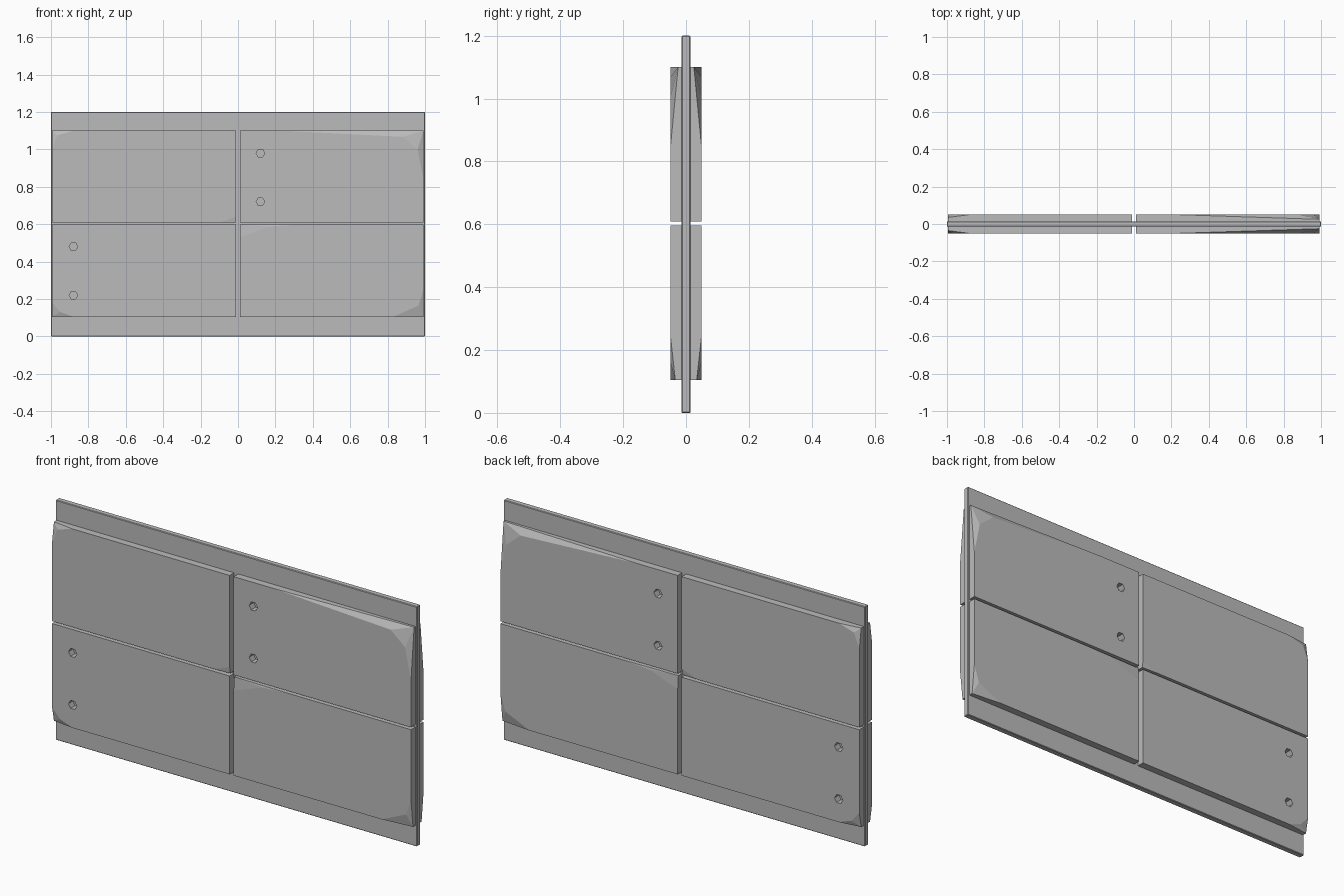
import bpy, bmesh
from math import radians
from mathutils import Vector, Matrix

cube = bpy.data.objects.get("Cube")
if cube:
    bpy.data.objects.remove(cube, do_unlink=True)

grey = bpy.data.materials.new("stone_grey")
grey.use_nodes = True
colour = (0.5, 0.5, 0.5, 1)
grey.diffuse_color = colour
grey.node_tree.nodes["Principled BSDF"].inputs["Base Color"].default_value = colour

FACE, CORE = -0.05, 0.0145   # panel front plane, half thickness of the board


def box(low, high):
    bm = bmesh.new()
    low, high = Vector(low), Vector(high)
    size = high - low
    bmesh.ops.create_cube(bm, size=1, matrix=Matrix.Translation((low + high) / 2)
                          @ Matrix.Diagonal((*size, 1)))
    return bm


def finish(bm, name):
    mesh = bpy.data.meshes.new(name)
    bm.to_mesh(mesh)
    bm.free()
    mesh.materials.append(grey)
    obj = bpy.data.objects.new(name, mesh)
    bpy.context.collection.objects.link(obj)
    return obj


def chip(bm, corner, depth, rim):
    """Cut a fan of facets from rim points on the face down to a worn corner."""
    tip = Vector((corner[0], FACE + depth, corner[1]))
    points = [Vector((x, FACE, z)) for x, z in rim]
    for a, b in zip(points, points[1:]):
        normal = (a - tip).cross(b - tip).normalized()
        if normal.y > 0:
            normal.negate()
        cut = bmesh.ops.bisect_plane(bm, geom=bm.verts[:] + bm.edges[:] + bm.faces[:],
                                     dist=1e-6, plane_co=tip, plane_no=normal,
                                     clear_outer=True)
        edges = [e for e in cut["geom_cut"] if isinstance(e, bmesh.types.BMEdge)]
        bmesh.ops.holes_fill(bm, edges=[e for e in edges if e.is_boundary], sides=0)
        bmesh.ops.recalc_face_normals(bm, faces=bm.faces[:])


# Central board
board = finish(box((-1, -CORE, 0), (1, CORE, 1.2)), "board")
bevel = board.modifiers.new("edge_bevel", "BEVEL")
bevel.width, bevel.segments = 0.003, 1

# Panels: bounds, worn corners (corner, depth, rim), bolt hole column
LEFT, RIGHT, GAP = -0.994, 0.992, 0.011
LOW, MID_LOW, MID_HIGH, HIGH = 0.105, 0.597, 0.609, 1.1
panels = {
    "upper_right_panel": ((LEFT, MID_HIGH, -GAP, HIGH), [
        ((LEFT, HIGH), 0.015, [(-0.88, HIGH), (-0.965, 1.075), (LEFT, 1.0)]),
        ((-GAP, MID_HIGH), 0.004, [(-0.1, MID_HIGH), (-GAP, 0.64)])], None),
    "upper_left_panel": ((GAP, MID_HIGH, RIGHT, HIGH), [
        ((RIGHT, HIGH), 0.025, [(0.23, HIGH), (0.88, 1.067), (0.96, 1.0), (RIGHT, 0.84)])],
        (0.12, (0.98, 0.72))),
    "lower_right_panel": ((LEFT, LOW, -GAP, MID_LOW), [
        ((LEFT, LOW), 0.015, [(-0.88, LOW), (-0.95, 0.13), (LEFT, 0.18)])],
        (-0.88, (0.48, 0.22))),
    "lower_left_panel": ((GAP, LOW, RIGHT, MID_LOW), [
        ((RIGHT, LOW), 0.016, [(0.83, LOW), (0.965, 0.165), (RIGHT, 0.25)]),
        ((GAP, MID_LOW), 0.005, [(0.32, MID_LOW), (0.17, 0.588), (GAP, 0.53)])], None),
}

for name, ((x0, z0, x1, z1), chips, holes) in panels.items():
    bm = box((x0, FACE, z0), (x1, -CORE + 0.002, z1))
    for corner, depth, rim in chips:
        chip(bm, corner, depth, rim)
    panel = finish(bm, name)

    # Hexagonal bolt holes
    if holes:
        column, rows = holes
        bm = bmesh.new()
        for z in rows:
            place = (Matrix.Translation((column, -0.04, z))
                     @ Matrix.Rotation(radians(90), 4, "X") @ Matrix.Rotation(radians(30), 4, "Z"))
            bmesh.ops.create_cone(bm, cap_ends=True, segments=6, radius1=0.023,
                                  radius2=0.023, depth=0.07, matrix=place)
        cutter = finish(bm, name + "_hole_cutter")
        cutter.hide_render = True
        cutter.hide_viewport = True
        cutter.display_type = "WIRE"
        drill = panel.modifiers.new("bolt_holes", "BOOLEAN")
        drill.operation, drill.object, drill.solver = "DIFFERENCE", cutter, "EXACT"

    # Matching panel on the back
    mirror = panel.modifiers.new("back_copy", "MIRROR")
    mirror.use_axis = (False, True, False)
    mirror.use_mirror_merge = False
